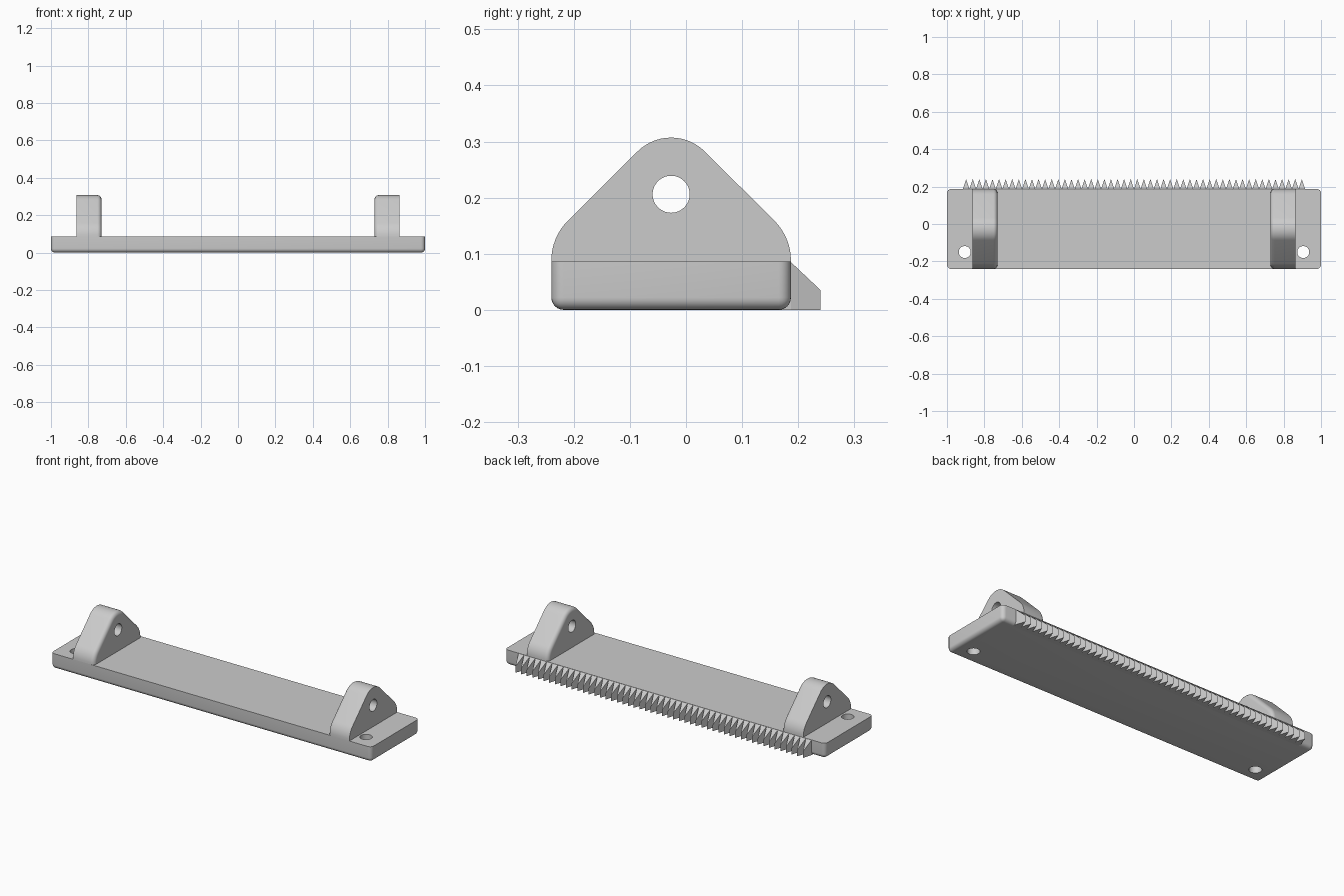
import bpy, bmesh, math
from mathutils import Matrix

if "Cube" in bpy.data.objects:
    bpy.data.objects.remove(bpy.data.objects["Cube"])

grey = bpy.data.materials.new("plain grey")
grey.use_nodes = True
grey.diffuse_color = (0.6, 0.6, 0.6, 1)
grey.node_tree.nodes["Principled BSDF"].inputs["Base Color"].default_value = (0.6, 0.6, 0.6, 1)

FRONT, BACK, PLATE_TOP = -0.24, 0.187, 0.086
MID = (FRONT + BACK) / 2
FILLET = 0.022


def make_object(name, bm):
    bmesh.ops.recalc_face_normals(bm, faces=bm.faces)
    mesh = bpy.data.meshes.new(name)
    bm.to_mesh(mesh)
    bm.free()
    mesh.materials.append(grey)
    obj = bpy.data.objects.new(name, mesh)
    bpy.context.collection.objects.link(obj)
    return obj


def round_edges(bm, edges):
    bmesh.ops.bevel(bm, geom=edges, offset=FILLET, segments=6, profile=0.5, affect='EDGES')


def extrude(bm, points, offset):
    face = bm.faces.new([bm.verts.new(p) for p in points])
    moved = bmesh.ops.extrude_face_region(bm, geom=[face])["geom"]
    bmesh.ops.translate(bm, vec=offset, verts=[g for g in moved if isinstance(g, bmesh.types.BMVert)])


def drill(obj, radius, centre, axis):
    bm = bmesh.new()
    turn = Matrix.Rotation(math.pi / 2, 4, 'Y') if axis == 'X' else Matrix()
    bmesh.ops.create_cone(bm, cap_ends=True, segments=48, radius1=radius, radius2=radius,
                          depth=0.4, matrix=Matrix.Translation(centre) @ turn)
    cutter = make_object("hole_cutter", bm)
    cutter.hide_render = True
    mod = obj.modifiers.new("hole", 'BOOLEAN')
    mod.operation, mod.solver, mod.object = 'DIFFERENCE', 'EXACT', cutter
    bpy.context.view_layer.objects.active = obj
    bpy.ops.object.modifier_apply(modifier=mod.name)
    bpy.data.objects.remove(cutter)


def smooth(obj):
    bpy.ops.object.select_all(action='DESELECT')
    obj.select_set(True)
    bpy.context.view_layer.objects.active = obj
    bpy.ops.object.shade_smooth_by_angle(angle=math.radians(30))


def arc(cy, cz, radius, start, end, steps):
    angles = [math.radians(start + (end - start) * i / steps) for i in range(steps + 1)]
    return [(cy + radius * math.cos(a), cz + radius * math.sin(a)) for a in angles]


# Base plate: every edge rounded except those around the top
bm = bmesh.new()
bmesh.ops.create_cube(bm, size=1, matrix=Matrix.Translation((0, MID, PLATE_TOP / 2))
                      @ Matrix.Diagonal((2, BACK - FRONT, PLATE_TOP, 1)))
round_edges(bm, [e for e in bm.edges if min(v.co.z for v in e.verts) < 0.01])
plate = make_object("base_plate", bm)
for side in (-1, 1):
    drill(plate, 0.032, (side * 0.905, -0.15, 0.04), 'Z')
smooth(plate)

# Pivot lugs: rounded triangular outline with the inner rim rounded
SHOULDER = 0.1
outline = (arc(BACK - SHOULDER, PLATE_TOP + 0.002, SHOULDER, 0, 45, 8)
           + arc(MID, 0.222, 0.085, 45, 135, 14)
           + arc(FRONT + SHOULDER, PLATE_TOP + 0.002, SHOULDER, 135, 180, 8))
outline = [(BACK, PLATE_TOP)] + outline[1:-1] + [(FRONT, PLATE_TOP)]
for side, name in ((1, "left_lug"), (-1, "right_lug")):
    bm = bmesh.new()
    inner = side * 0.73
    extrude(bm, [(inner, y, z) for y, z in outline], (side * 0.133, 0, 0))
    rim = [e for e in bm.edges
           if all(abs(v.co.x - inner) < 1e-4 for v in e.verts)
           and max(v.co.z for v in e.verts) > PLATE_TOP + 1e-4]
    round_edges(bm, rim)
    lug = make_object(name, bm)
    drill(lug, 0.033, (side * 0.8, MID, 0.206), 'X')
    smooth(lug)

# Row of pointed teeth along the back, tops sloping down to the tips
COUNT, HALF_ROW, TIP = 52, 0.915, 0.24
pitch = 2 * HALF_ROW / COUNT
bm = bmesh.new()
for i in range(COUNT):
    x = -HALF_ROW + pitch * (i + 0.5)
    w = pitch / 2
    plan = [(x - w, BACK - FILLET, PLATE_TOP - 0.001), (x + w, BACK - FILLET, PLATE_TOP - 0.001),
            (x + w, BACK, PLATE_TOP - 0.001), (x, TIP, 0.035), (x - w, BACK, PLATE_TOP - 0.001)]
    low = [bm.verts.new((px, py, 0)) for px, py, pz in plan]
    high = [bm.verts.new(p) for p in plan]
    bm.faces.new(low[::-1])
    bm.faces.new((high[0], high[1], high[2], high[4]))
    bm.faces.new((high[2], high[3], high[4]))
    for a in range(5):
        b = (a + 1) % 5
        bm.faces.new((low[a], low[b], high[b], high[a]))
make_object("back_teeth", bm)
